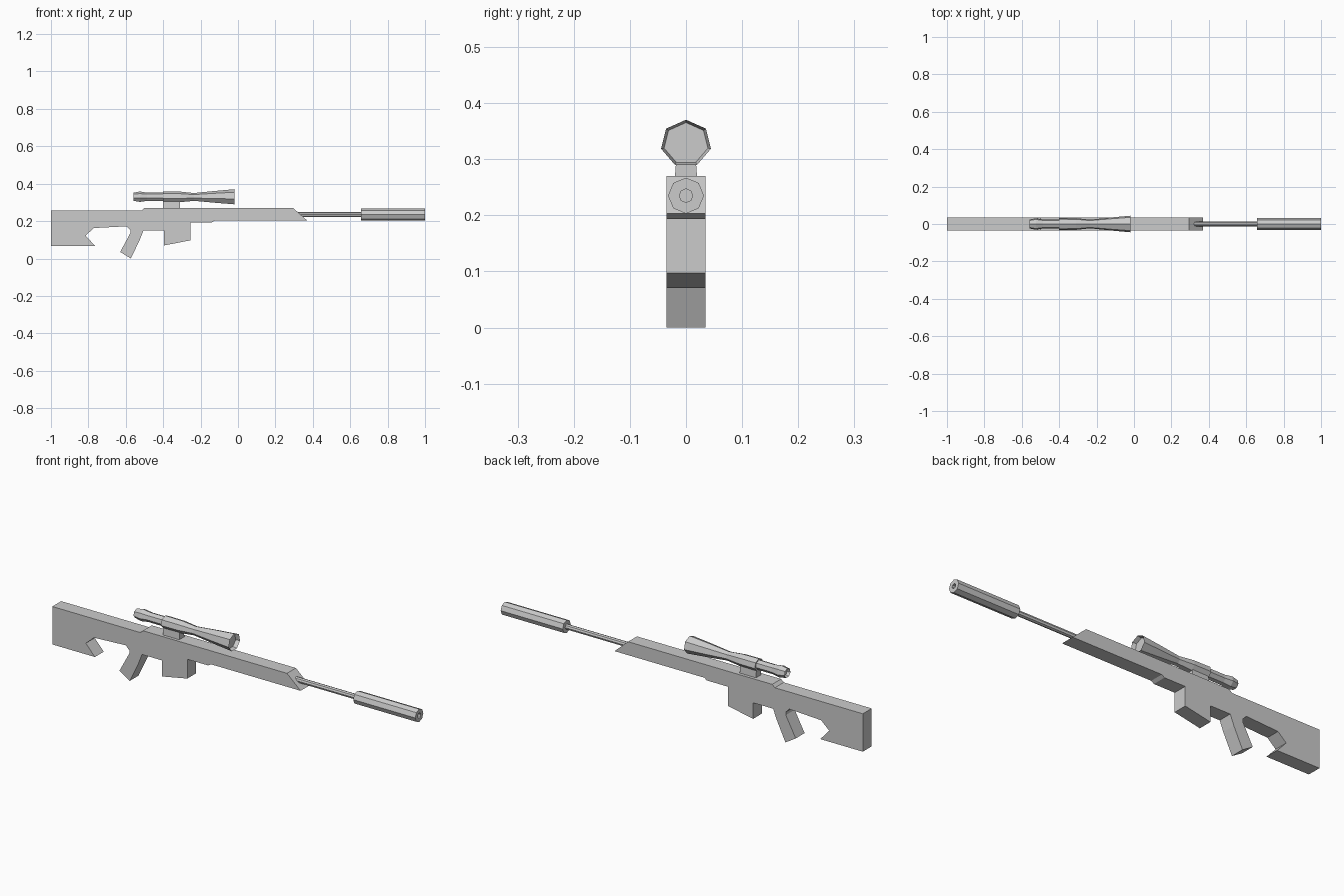
import bpy, bmesh
from math import sin, cos, pi

if "Cube" in bpy.data.objects:
    bpy.data.objects.remove(bpy.data.objects["Cube"])


def finish(name, bm):
    bmesh.ops.recalc_face_normals(bm, faces=bm.faces[:])
    mesh = bpy.data.meshes.new(name)
    bm.to_mesh(mesh)
    bm.free()
    obj = bpy.data.objects.new(name, mesh)
    bpy.context.collection.objects.link(obj)
    return obj


def extrude_profile(name, points, half_width):
    bm = bmesh.new()
    face = bm.faces.new([bm.verts.new((x, -half_width, z)) for x, z in points])
    new = bmesh.ops.extrude_face_region(bm, geom=[face])["geom"]
    verts = [g for g in new if isinstance(g, bmesh.types.BMVert)]
    bmesh.ops.translate(bm, verts=verts, vec=(0, 2 * half_width, 0))
    # extrude_face_region keeps the source face, closing the solid
    return finish(name, bm)


def lathe_x(name, stations, sides, z, squash=1.0):
    """Rings of (x, radius) along the x axis, with a vertex at the top."""
    bm = bmesh.new()
    rings = []
    for x, r in stations:
        angles = [2 * pi * i / sides for i in range(sides)]
        rings.append([bm.verts.new((x, r * sin(a), z + r * cos(a) * squash)) for a in angles])
    for a, b in zip(rings, rings[1:]):
        for i in range(sides):
            j = (i + 1) % sides
            bm.faces.new((a[i], a[j], b[j], b[i]))
    bm.faces.new(rings[0])
    bm.faces.new(rings[-1])
    return finish(name, bm)


# Stock, grip, magazine and receiver as one slab
extrude_profile("body", [
    (-1, 0.257), (-0.515, 0.257), (-0.5, 0.27), (0.295, 0.27), (0.37, 0.203),
    (-0.125, 0.203), (-0.14, 0.193), (-0.255, 0.193), (-0.255, 0.097),
    (-0.395, 0.07), (-0.395, 0.15), (-0.505, 0.15), (-0.525, 0.1),
    (-0.573, 0.0), (-0.63, 0.035), (-0.575, 0.137), (-0.575, 0.152), (-0.595, 0.172),
    (-0.77, 0.163), (-0.815, 0.123), (-0.765, 0.068), (-1, 0.068)], 0.035)

# Barrel and muzzle tube with its bore
lathe_x("barrel", [(0.3, 0.013), (0.67, 0.013)], 8, 0.235)
lathe_x("muzzle_tube", [(0.658, 0.032), (1.0, 0.032), (1.0, 0.012), (0.95, 0.012)], 8, 0.235)

# Scope: eyepiece, main tube and flared objective with a recessed lens
lathe_x("scope_eyepiece", [(-0.545, 0.019), (-0.56, 0.024), (-0.525, 0.031),
                           (-0.487, 0.025), (-0.4, 0.025)], 7, 0.329, 0.94)
lathe_x("scope_tube", [(-0.402, 0.033), (-0.31, 0.032), (-0.235, 0.0235), (-0.13, 0.035),
                       (-0.02, 0.0455), (-0.04, 0.040)], 7, 0.328, 0.93)

# Scope mount, slightly wider at its foot
bm = bmesh.new()
bmesh.ops.create_cube(bm, size=1)
for v in bm.verts:
    top = v.co.z > 0
    v.co.x = -0.31 if v.co.x > 0 else -0.4
    v.co.y = (1 if v.co.y > 0 else -1) * (0.017 if top else 0.02)
    v.co.z = 0.305 if top else 0.265
finish("scope_mount", bm)
